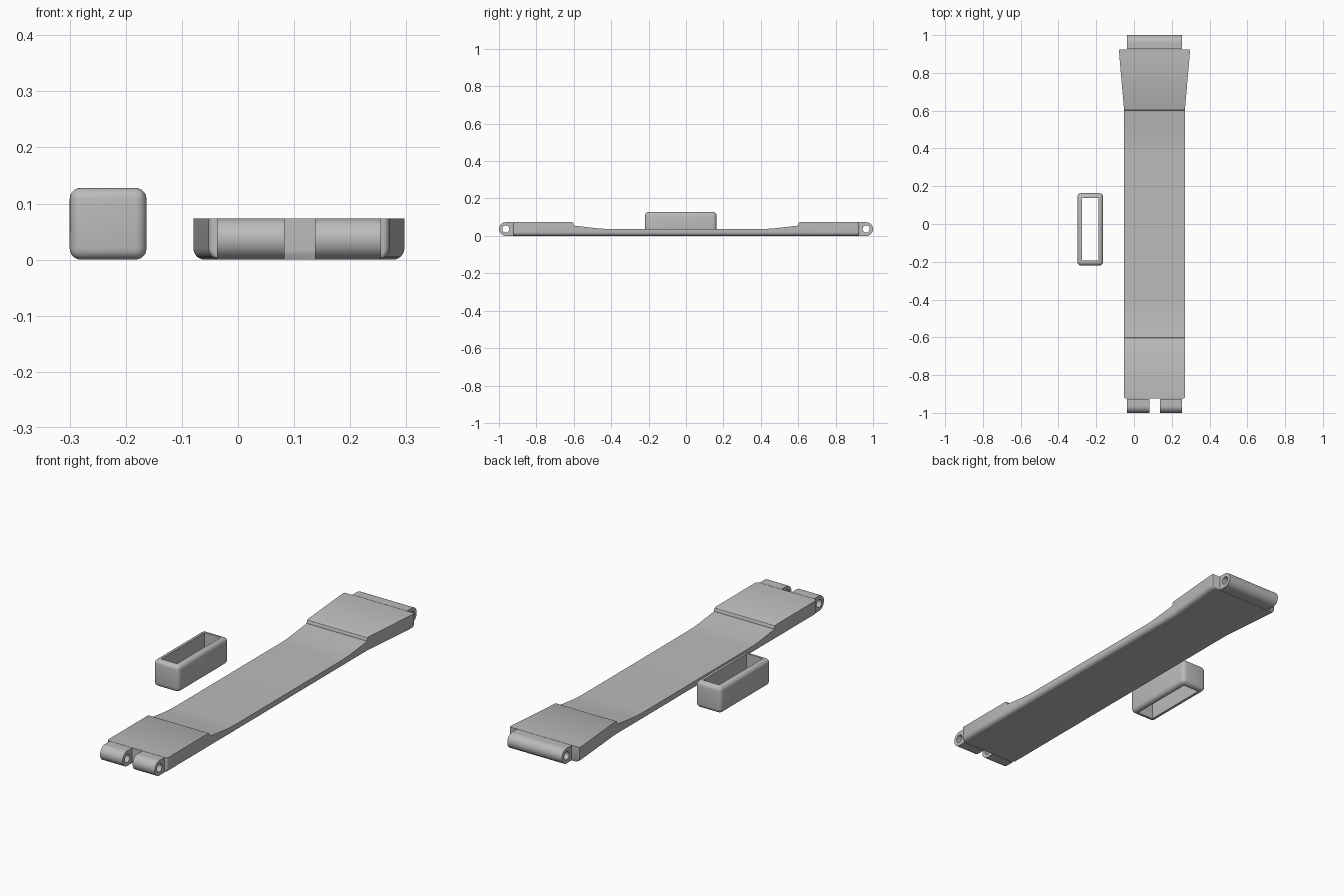
import bpy, bmesh, math

if "Cube" in bpy.data.objects:
    bpy.data.objects.remove(bpy.data.objects["Cube"])

CX = 0.1085            # strap centre line
H = 0.073              # thickness of the strap ends
R = H / 2              # hinge knuckle radius

grey = bpy.data.materials.new("grey")
grey.diffuse_color = (0.5, 0.5, 0.5, 1)
grey.use_nodes = True
grey.node_tree.nodes["Principled BSDF"].inputs["Base Color"].default_value = grey.diffuse_color


def finish(bm, name, angle=35):
    bmesh.ops.recalc_face_normals(bm, faces=bm.faces)
    me = bpy.data.meshes.new(name)
    bm.to_mesh(me)
    bm.free()
    ob = bpy.data.objects.new(name, me)
    bpy.context.collection.objects.link(ob)
    me.materials.append(grey)
    bpy.ops.object.select_all(action='DESELECT')
    ob.select_set(True)
    bpy.context.view_layer.objects.active = ob
    bpy.ops.object.shade_smooth_by_angle(angle=math.radians(angle))
    return ob


def section(y, hw, h, r=0.02, n=6):
    """Cross-section with a flat top and rounded lower corners."""
    half = [(hw, h)]
    for i in range(n + 1):
        a = i / n * math.pi / 2
        half.append((hw - r + r * math.cos(a), r - r * math.sin(a)))
    pts = half + [(-x, z) for x, z in reversed(half)]
    return [(CX + x, y, z) for x, z in pts]


# Strap body: sections lofted along y, thin in the middle, stepped at both ends
W = 0.1615
ramp = [(0.40, 0.037), (0.44, 0.038), (0.48, 0.041), (0.54, 0.048), (0.60, 0.055)]
step = [(0.601, 0.064), (0.604, 0.070), (0.610, H)]
corner = [(0.914, 0), (0.920, 0.002), (0.924, 0.006), (0.925, 0.010)]

front = [(-y, W, h) for y, h in ramp + step] + [(-y, W - d, H) for y, d in corner]
back = [(y, W, h) for y, h in ramp + step]
back += [(0.895, 0.1865, H)] + [(y, 0.188 - d / 2, H) for y, d in corner]

bm = bmesh.new()
loops = [[bm.verts.new(p) for p in section(*s)] for s in front[::-1] + back]
for a, b in zip(loops, loops[1:]):
    for i in range(len(a)):
        j = (i + 1) % len(a)
        bm.faces.new((a[i], a[j], b[j], b[i]))
bm.faces.new(loops[0])
bm.faces.new(loops[-1])
finish(bm, "strap")


def knuckle(name, x0, x1, side, n=40, hole=0.019):
    """Hinge barrel with a round nose, a square root and a pin hole."""
    bm = bmesh.new()
    rings = []
    for x in (x0, x1):
        for inner in (False, True):
            ring = []
            for i in range(n):
                a = 2 * math.pi * i / n
                c, s = math.cos(a), math.sin(a)
                k = R if c > -1e-6 else (R + 0.0005) / max(abs(c), abs(s))
                k = hole if inner else k
                z = min(max(R + k * s, 0), H)
                ring.append(bm.verts.new((x, side * (1 - R + k * c), z)))
            rings.append(ring)
    o0, i0, o1, i1 = rings
    for a, b in ((o0, i0), (o1, i1), (o0, o1), (i0, i1)):
        for i in range(n):
            j = (i + 1) % n
            bm.faces.new((a[i], a[j], b[j], b[i]))
    finish(bm, name)


# Hinge: one wide barrel at the back, two with a gap at the front
knuckle("back_knuckle", -0.037, 0.255, 1)
knuckle("front_knuckle_left", -0.037, 0.083, -1)
knuckle("front_knuckle_right", 0.137, 0.255, -1)

# Keeper loop: open box with rounded outer edges
bm = bmesh.new()
bmesh.ops.create_cube(bm, size=1)
for v in bm.verts:
    v.co = (-0.2315 + v.co.x * 0.137, -0.0285 + v.co.y * 0.383, 0.064 + v.co.z * 0.128)
outer = list(bm.edges)
caps = [f for f in bm.faces if abs(f.normal.z) > 0.9]
bmesh.ops.inset_individual(bm, faces=caps, thickness=0.0255, use_even_offset=True)
rims = [e for f in caps for e in f.edges]
bmesh.ops.delete(bm, geom=caps, context='FACES_ONLY')
bmesh.ops.bridge_loops(bm, edges=rims)
bmesh.ops.bevel(bm, geom=outer, offset=0.02, segments=5, profile=0.5, affect='EDGES')
finish(bm, "keeper_loop")
